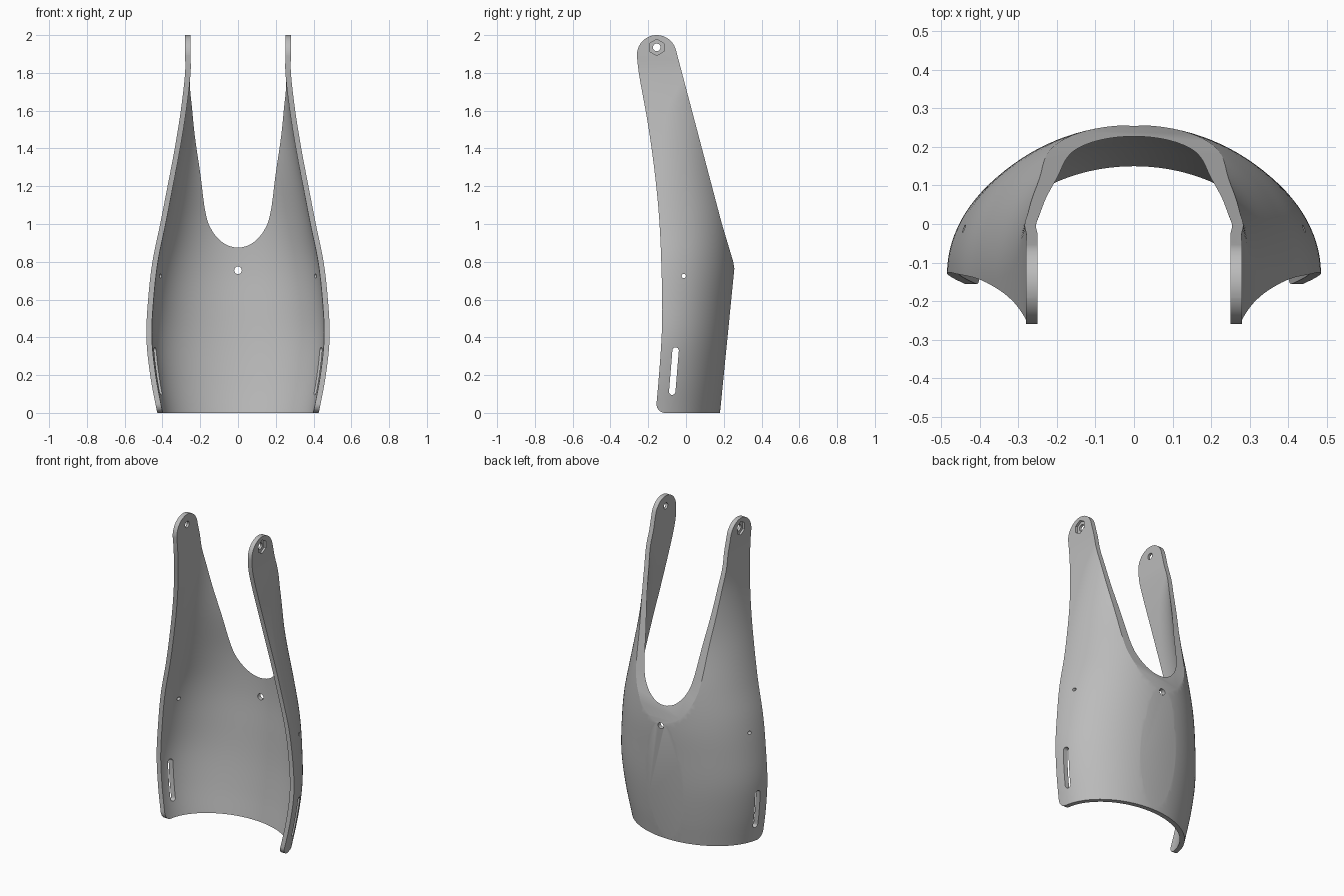
import bpy, bmesh, math
from mathutils import Vector

cube = bpy.data.objects.get("Cube")
if cube:
    bpy.data.objects.remove(cube, do_unlink=True)

THICK = 0.029


def curve(keys, z):
    """Smooth value at height z through (height, value) keys."""
    n = len(keys)
    i = max(0, min(n - 2, sum(k[0] <= z for k in keys) - 1))

    def slope(j):
        a, b = keys[max(j - 1, 0)], keys[min(j + 1, n - 1)]
        return (b[1] - a[1]) / (b[0] - a[0])
    (z0, v0), (z1, v1) = keys[i], keys[i + 1]
    h = z1 - z0
    t = (z - z0) / h
    if t < 0:
        return v0 + slope(i) * (z - z0)
    if t > 1:
        return v1
    return ((2*t**3 - 3*t**2 + 1) * v0 + (t**3 - 2*t**2 + t) * h * slope(i)
            + (3*t**2 - 2*t**3) * v1 + (t**3 - t**2) * h * slope(i + 1))


# Half width, back depth and centre of the section by height
WIDTH = [(0, .428), (.2, .465), (.4, .485), (.6, .476), (.8, .453), (1, .412),
         (1.2, .373), (1.4, .335), (1.6, .303), (1.8, .28), (1.9, .28), (2.1, .28)]
BACK = [(0, .179), (.15, .203), (.35, .228), (.55, .244), (.77, .257),
        (1, .25), (1.3, .212), (1.6, .21), (2.1, .21)]
CENTRE = [(0, -.15), (.4, -.13), (.8, -.13), (1.3, -.14), (1.6, -.1),
          (1.8, -.01), (2.1, 0)]
# Front edge seen from the side
FRONT = [(.05, -.156), (.15, -.147), (.35, -.132), (.5, -.126), (.7, -.128),
         (1, -.14), (1.25, -.163), (1.52, -.2), (1.8, -.25), (1.88, -.259)]


def new_object(name, bm):
    bmesh.ops.recalc_face_normals(bm, faces=bm.faces[:])
    mesh = bpy.data.meshes.new(name)
    bm.to_mesh(mesh)
    bm.free()
    obj = bpy.data.objects.new(name, mesh)
    bpy.context.collection.objects.link(obj)
    return obj


def prism(name, points, axis, lo, hi):
    """Extrude a profile along x (points are y, z) or y (points are x, z)."""
    bm = bmesh.new()
    place = (lambda p, d: (d, *p)) if axis == "x" else (lambda p, d: (p[0], d, p[1]))
    ends = [[bm.verts.new(place(p, d)) for p in points] for d in (lo, hi)]
    for ring in ends:
        bm.faces.new(ring)
    n = len(points)
    for i in range(n):
        j = (i + 1) % n
        bm.faces.new((ends[0][i], ends[0][j], ends[1][j], ends[1][i]))
    return new_object(name, bm)


def arc(cx, cy, r, start, end, n):
    """Points on an arc, angles in degrees."""
    angles = [math.radians(start + (end - start) * i / n) for i in range(n + 1)]
    return [(cx + r * math.cos(a), cy + r * math.sin(a)) for a in angles]


def circle(cx, cy, r, n=24, start=0):
    return arc(cx, cy, r, start, start + 360, n)[:-1]


def combine(target, cutter, operation):
    mod = target.modifiers.new("cut", "BOOLEAN")
    mod.operation, mod.solver, mod.object = operation, "EXACT", cutter
    bpy.context.view_layer.objects.active = target
    bpy.ops.object.modifier_apply(modifier=mod.name)
    bpy.data.objects.remove(cutter, do_unlink=True)


# Lofted wall, open at the front
def section(z, inset):
    a = curve(WIDTH, z) - inset
    c = curve(CENTRE, z)
    b = curve(BACK, z) - c - inset
    body = arc(0, 0, 1, 0, 180, 56)
    pts = [(a * x, c + b * y, z) for x, y in body]
    return [(a, -.4, z)] + pts + [(-a, -.4, z)]


bm = bmesh.new()
rings = []
for k in range(64):
    z = -.04 + 2.1 * k / 63
    outline = section(z, 0) + section(z, THICK)[::-1]
    rings.append([bm.verts.new(p) for p in outline])
count = len(rings[0])
for r0, r1 in zip(rings, rings[1:]):
    for i in range(count):
        j = (i + 1) % count
        bm.faces.new((r0[i], r0[j], r1[j], r1[i]))
for ring in (rings[0], rings[-1]):
    for i in range(count // 2 - 1):
        bm.faces.new((ring[i], ring[i + 1], ring[-2 - i], ring[-1 - i]))
shell = new_object("brace_shell", bm)

# Side outline: rounded foot, straight back, sloping cut, rounded arm tip
side = [(.18, 0), (.256, .765), (.25, .8), (.19, 1)]
side += arc(-.155, 1.895, .105, 15, 180, 24)
steps = 48
side += [(curve(FRONT, z), z) for z in
         (1.88 - 1.83 * i / steps for i in range(steps + 1))]
side += arc(-.111, .045, .045, 180, 270, 8)
combine(shell, prism("side_outline", side, "x", -1, 1), "INTERSECT")

# Strap slots through both sides
low, high = Vector((-.073, .112)), Vector((-.055, .33))
slot = arc(*high, .017, -5, 175, 10) + arc(*low, .017, 175, 355, 10)
combine(shell, prism("strap_slot", slot, "x", -1, 1), "DIFFERENCE")

# Side holes, pivot holes and back hole
combine(shell, prism("side_hole", circle(-.012, .725, .011), "x", -1, 1), "DIFFERENCE")
combine(shell, prism("pivot_hole", circle(-.155, 1.935, .02), "x", -1, 1), "DIFFERENCE")
combine(shell, prism("back_hole", circle(0, .755, .02), "y", 0, 1), "DIFFERENCE")

# Hexagonal nut recesses on the outside of each arm
for s in (-1, 1):
    nut = circle(-.155, 1.935, .043, 6, 30)
    combine(shell, prism("nut_recess", nut, "x", s * .266, s * .4), "DIFFERENCE")

# Plain grey material
grey = bpy.data.materials.new("plain_grey")
grey.use_nodes = True
colour = (.5, .5, .5, 1)
grey.diffuse_color = colour
grey.node_tree.nodes["Principled BSDF"].inputs["Base Color"].default_value = colour
shell.data.materials.clear()
shell.data.materials.append(grey)

bpy.ops.object.select_all(action="DESELECT")
shell.select_set(True)
bpy.context.view_layer.objects.active = shell
bpy.ops.object.shade_smooth_by_angle(angle=math.radians(25))
